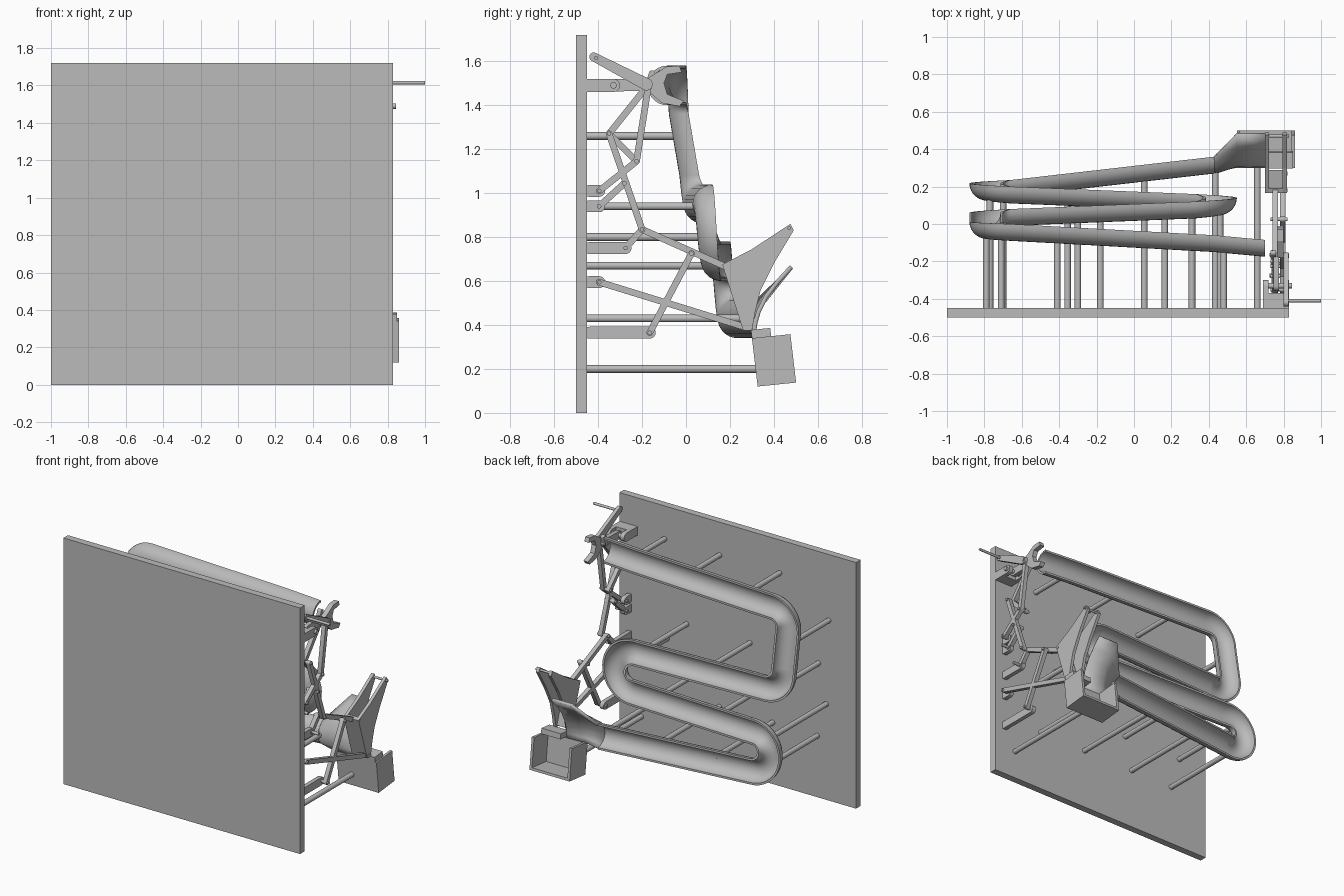
import bpy, bmesh, math
from mathutils import Vector

cube = bpy.data.objects.get("Cube")
if cube:
    bpy.data.objects.remove(cube, do_unlink=True)

grey = bpy.data.materials.new("plain_grey")
grey.use_nodes = True
grey.diffuse_color = (0.5, 0.5, 0.5, 1)
grey.node_tree.nodes["Principled BSDF"].inputs["Base Color"].default_value = (0.5, 0.5, 0.5, 1)


def finish(name, bm, smooth=False):
    bmesh.ops.recalc_face_normals(bm, faces=bm.faces)
    mesh = bpy.data.meshes.new(name)
    bm.to_mesh(mesh)
    bm.free()
    mesh.materials.append(grey)
    ob = bpy.data.objects.new(name, mesh)
    bpy.context.collection.objects.link(ob)
    if smooth:
        bpy.ops.object.select_all(action='DESELECT')
        ob.select_set(True)
        bpy.context.view_layer.objects.active = ob
        bpy.ops.object.shade_smooth_by_angle(angle=math.radians(40))
    return ob


def plate(name, outline, x0, x1, smooth=False):
    """Extrude a (y, z) outline along x."""
    bm = bmesh.new()
    face = bm.faces.new([bm.verts.new((x0, y, z)) for y, z in outline])
    ext = bmesh.ops.extrude_face_region(bm, geom=[face])
    moved = [v for v in ext["geom"] if isinstance(v, bmesh.types.BMVert)]
    bmesh.ops.translate(bm, verts=moved, vec=(x1 - x0, 0, 0))
    return finish(name, bm, smooth)


def slab(name, x0, x1, y0, y1, z0, z1):
    return plate(name, [(y0, z0), (y1, z0), (y1, z1), (y0, z1)], x0, x1)


def bar(name, a, b, x0, x1, r=0.015, r2=None):
    """Round-ended link from a to b in the y-z plane."""
    a, b = Vector(a), Vector(b)
    t = math.atan2(b.y - a.y, b.x - a.x)
    pts = []
    for c, start, rad in ((b, t - math.pi / 2, r2 or r), (a, t + math.pi / 2, r)):
        for i in range(9):
            ang = start + math.pi * i / 8
            pts.append((c.x + rad * math.cos(ang), c.y + rad * math.sin(ang)))
    return plate(name, pts, x0, x1, True)


def rod(name, a, b, r):
    a, b = Vector(a), Vector(b)
    d = b - a
    bm = bmesh.new()
    bmesh.ops.create_cone(bm, cap_ends=True, segments=16, radius1=r, radius2=r, depth=d.length)
    bm.transform(d.to_track_quat('Z', 'Y').to_matrix().to_4x4())
    bmesh.ops.translate(bm, verts=bm.verts, vec=(a + b) / 2)
    return finish(name, bm, True)


# Back board
slab("board", -1, 0.83, -0.5, -0.45, 0, 1.72)

# Track centre line: straights and bends, each ending at a given rim height y
path = [Vector((0.7, -0.085, 1.49))]


def straight(x, y, z):
    path.append(Vector((x, y, z)))


def bend(cx, cz, a0, a1, y, r=0.13):
    y0, n = path[-1].y, max(6, int(abs(a1 - a0) / 9))
    for i in range(1, n + 1):
        a = math.radians(a0 + (a1 - a0) * i / n)
        path.append(Vector((cx + r * math.cos(a), y0 + (y - y0) * i / n, cz + r * math.sin(a))))


straight(0.43, -0.06, 1.49)
straight(-0.66, 0.0, 1.49)
bend(-0.66, 1.36, 90, 180, 0.012)
straight(-0.79, 0.06, 1.08)
bend(-0.66, 1.08, 180, 270, 0.08)
straight(0.33, 0.12, 0.95)
bend(0.33, 0.82, 90, -90, 0.16)
straight(-0.66, 0.20, 0.69)
bend(-0.66, 0.56, 90, 270, 0.235)
straight(0.43, 0.36, 0.43)

# Half-pipe swept along the centre line
R_OUT, R_IN, SEG = 0.09, 0.076, 14
arc = [math.pi * i / SEG for i in range(SEG + 1)]
section = [(R_OUT * math.cos(a), -R_OUT * math.sin(a)) for a in arc]
section += [(R_IN * math.cos(a), -R_IN * math.sin(a)) for a in reversed(arc)]
bm = bmesh.new()
rings = []
for i, p in enumerate(path):
    t = path[min(i + 1, len(path) - 1)] - path[max(i - 1, 0)]
    side = Vector((t.z, 0, -t.x)).normalized()
    if side.length == 0:
        side = Vector((0, 0, 1))
    rings.append([bm.verts.new(p + side * u + Vector((0, v, 0))) for u, v in section])
n = len(section)
for r0, r1 in zip(rings, rings[1:]):
    for k in range(n):
        bm.faces.new((r0[k], r0[(k + 1) % n], r1[(k + 1) % n], r1[k]))
for ring in (rings[0], rings[-1]):
    for k in range(SEG):
        bm.faces.new((ring[k], ring[k + 1], ring[n - 2 - k], ring[n - 1 - k]))
finish("track", bm, True)


# Support posts reach up to the underside of the track
def track_y(x, z):
    best = (9, 0)
    for a, b in zip(path, path[1:]):
        for i in range(21):
            q = a.lerp(b, i / 20)
            best = min(best, ((q.x - x) ** 2 + (q.z - z) ** 2, q.y))
    return best[1]


rows = {1.49: (0.48, 0.055, -0.41), 1.26: (-0.79,), 0.94: (0.31, -0.18, -0.71),
        0.80: (0.46,), 0.67: (0.165, -0.3, -0.77), 0.43: (0.435, 0.055, -0.355, -0.7)}
for z, xs in rows.items():
    for x in xs:
        rod("support_post", (x, -0.46, z), (x, track_y(x, z) - 0.08, z), 0.0175)
rod("basket_post", (0.66, -0.46, 0.2), (0.66, 0.325, 0.2), 0.0175)

# Scoop blending the track end into a raised wing
wing = [(0.48, 0.665), (0.42, 0.60), (0.365, 0.53), (0.33, 0.46), (0.315, 0.41), (0.31, 0.37), (0.312, 0.335)]
pipe = [(0.36 - 0.083 * math.sin(math.pi * i / 6), 0.43 + 0.083 * math.cos(math.pi * i / 6)) for i in range(7)]
bm = bmesh.new()
cols = [[bm.verts.new((x, y, z)) for y, z in prof] for x, prof in ((0.43, pipe), (0.55, wing), (0.70, wing))]
for c0, c1 in zip(cols, cols[1:]):
    for k in range(6):
        bm.faces.new((c0[k], c0[k + 1], c1[k + 1], c1[k]))
scoop = finish("scoop", bm, True)
mod = scoop.modifiers.new("thickness", 'SOLIDIFY')
mod.thickness, mod.offset = 0.02, 0

# Catch basket, tilted
corner, down, out = Vector((0.30, 0.34)), Vector((0.026, -0.22)), Vector((0.175, 0.018))


def tilted(name, x0, x1, u0, u1, v0, v1):
    plate(name, [corner + down * u + out * v for u, v in ((u0, v0), (u1, v0), (u1, v1), (u0, v1))], x0, x1)


tilted("basket_floor", 0.55, 0.86, 0, 1, 0, 0.1)
tilted("basket_end", 0.55, 0.86, 0.92, 1, 0, 1)
tilted("basket_left_wall", 0.842, 0.86, 0, 1, 0, 1)
tilted("basket_right_wall", 0.55, 0.568, 0, 1, 0, 1)
tilted("basket_lip", 0.70, 0.85, -0.17, 0, 0, 0.5)

# Brackets on the board
slab("top_bracket_base", 0.69, 0.83, -0.46, -0.37, 1.46, 1.52)
for x in (0.69, 0.80):
    bar("top_bracket_cheek", (-0.40, 1.49), (-0.33, 1.49), x, x + 0.03, 0.03)
for y, z in ((-0.395, 1.01), (-0.395, 0.94), (-0.275, 0.75), (-0.395, 0.595), (-0.165, 0.365)):
    bar("bracket", (-0.44, z), (y, z), 0.735, 0.765, 0.027)
    rod("bracket_pin", (0.725, y, z), (0.82, y, z), 0.01)

# Crank and handle
rod("crank_shaft", (0.69, -0.33, 1.49), (0.845, -0.33, 1.49), 0.015)
bar("crank_web", (-0.33, 1.49), (-0.18, 1.495), 0.745, 0.775, 0.028)
bar("crank_arm", (-0.42, 1.62), (-0.18, 1.495), 0.80, 0.825, 0.02, 0.028)
rod("crank_handle", (0.80, -0.41, 1.615), (1.0, -0.41, 1.615), 0.009)
rod("crank_pin", (0.74, -0.17, 1.495), (0.83, -0.17, 1.495), 0.012)

# Fan-shaped gate at the track mouth
plate("gate", [(-0.18, 1.47), (-0.11, 1.41), (-0.03, 1.395), (-0.01, 1.42), (-0.085, 1.45),
               (-0.10, 1.50), (-0.085, 1.54), (-0.02, 1.55), (-0.03, 1.58), (-0.09, 1.575),
               (-0.13, 1.55), (-0.18, 1.52)], 0.765, 0.80)
bar("gate_ear", (-0.17, 1.495), (-0.155, 1.545), 0.73, 0.76, 0.014)

# Linkage bars, in two side-by-side layers
hub, knee, elbow, hip = (-0.17, 1.495), (-0.35, 1.27), (-0.225, 1.145), (-0.2, 0.835)
shoulder, wrist, foot, mid = (-0.28, 1.045), (0.18, 0.665), (0.27, 0.39), (0.025, 0.725)
links = [(hub, knee, 0), (hub, elbow, 1), (knee, elbow, 0), (elbow, (-0.395, 1.01), 1),
         (knee, hip, 1), (shoulder, (-0.395, 0.94), 0), (hip, (-0.275, 0.75), 0),
         (hip, wrist, 0), (mid, (-0.165, 0.365), 1), ((-0.395, 0.595), foot, 1)]
for a, b, layer in links:
    x = 0.74 + 0.04 * layer
    bar("link", a, b, x, x + 0.03)
for y, z in (knee, elbow, hip, shoulder, wrist, foot, mid):
    rod("joint_pin", (0.73, y, z), (0.82, y, z), 0.01)

# Lifting paddle: two curved triangular cheeks joined by a web
cheek = [(0.165, 0.675), (0.30, 0.745), (0.475, 0.86), (0.49, 0.83), (0.40, 0.68),
         (0.34, 0.56), (0.315, 0.46), (0.30, 0.375), (0.26, 0.375)]
for x in (0.70, 0.795):
    plate("paddle_cheek", cheek, x, x + 0.022)
plate("paddle_web", [(0.165, 0.675), (0.19, 0.685), (0.29, 0.385), (0.26, 0.375)], 0.70, 0.817)
rod("paddle_pin", (0.70, 0.47, 0.84), (0.83, 0.47, 0.84), 0.008)
